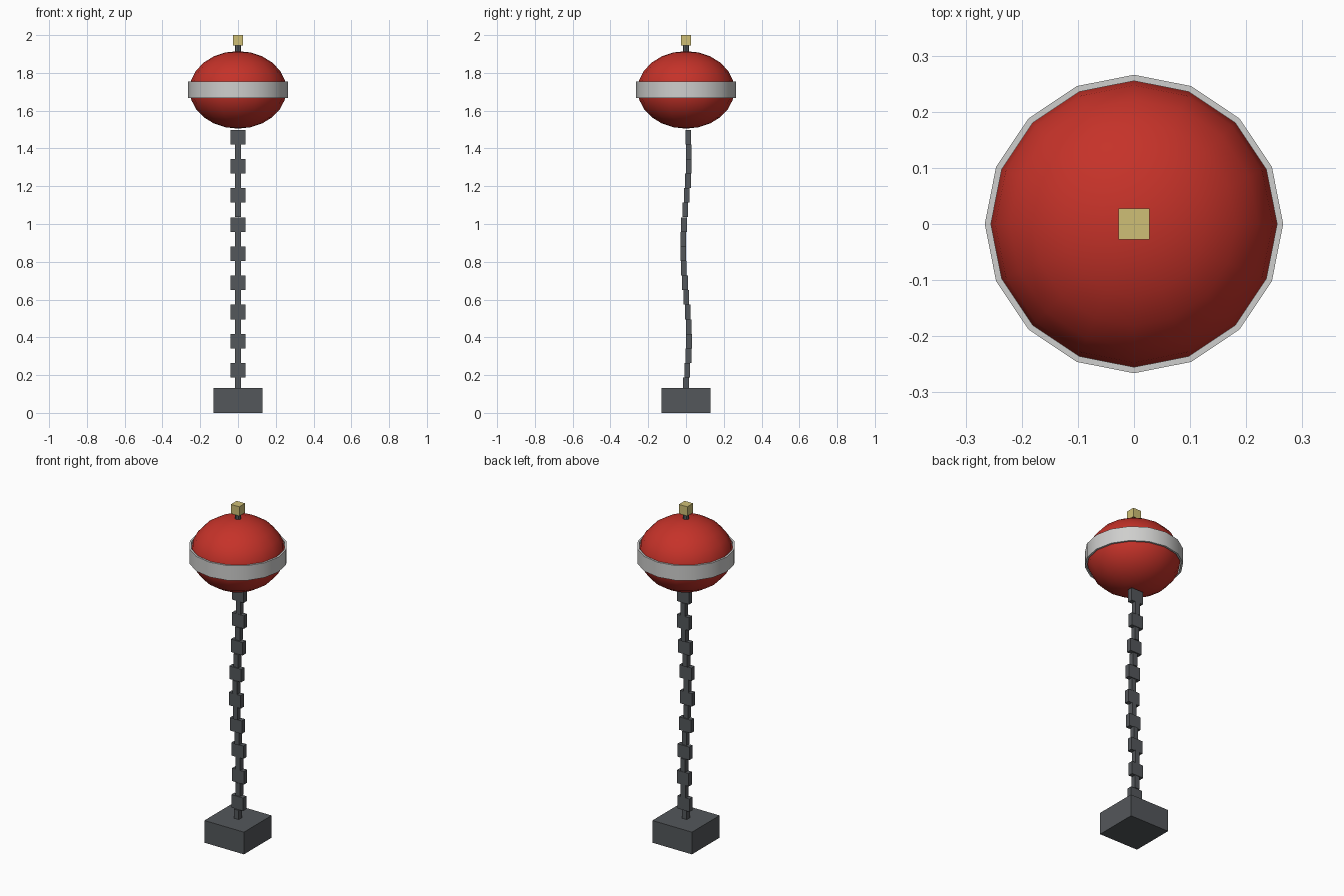
import bpy, bmesh, math
from mathutils import Matrix

if "Cube" in bpy.data.objects:
    bpy.data.objects.remove(bpy.data.objects["Cube"])


def material(name, rgb):
    m = bpy.data.materials.new(name)
    m.diffuse_color = (*rgb, 1)
    m.use_nodes = True
    m.node_tree.nodes["Principled BSDF"].inputs["Base Color"].default_value = m.diffuse_color
    return m


RED = material("red", (0.56, 0.032, 0.022))
WHITE = material("off_white", (0.62, 0.62, 0.61))
GREY = material("dark_grey", (0.088, 0.096, 0.104))
YELLOW = material("pale_yellow", (0.62, 0.52, 0.18))


def finish(name, bm, mat, smooth=False):
    me = bpy.data.meshes.new(name)
    bmesh.ops.recalc_face_normals(bm, faces=bm.faces)
    bm.to_mesh(me)
    bm.free()
    me.materials.append(mat)
    ob = bpy.data.objects.new(name, me)
    bpy.context.collection.objects.link(ob)
    if smooth:
        bpy.ops.object.select_all(action='DESELECT')
        ob.select_set(True)
        bpy.context.view_layer.objects.active = ob
        bpy.ops.object.shade_smooth_by_angle(angle=math.radians(40))
    return ob


def box(name, size, centre, mat):
    bm = bmesh.new()
    bmesh.ops.create_cube(bm, size=1, matrix=Matrix.Translation(centre) @ Matrix.Diagonal((*size, 1)))
    return finish(name, bm, mat)


# Sinker weight
box("anchor_block", (0.26, 0.26, 0.132), (0, 0, 0.066), GREY)

# Chain of alternating narrow and wide links with a gentle sway
for i in range(18):
    width = 0.078 if i % 2 else 0.03
    box(f"chain_link_{i + 1}", (width, 0.03, 0.077),
        (0, 0.0155 * math.sin(0.5 * i), 0.148 + 0.0772 * i), GREY)

# Flattened float
bm = bmesh.new()
bmesh.ops.create_uvsphere(bm, u_segments=16, v_segments=12, radius=1,
                          matrix=Matrix.Translation((0, 0, 1.71)) @ Matrix.Diagonal((0.256, 0.256, 0.205, 1)))
finish("float_ball", bm, RED, True)

# Band round the float: rectangular section turned about the axis
bm = bmesh.new()
section = [(0.255, 1.666), (0.266, 1.666), (0.266, 1.754), (0.255, 1.754)]
rings = []
for k in range(16):
    a = math.tau * k / 16
    rings.append([bm.verts.new((r * math.cos(a), r * math.sin(a), z)) for r, z in section])
for k in range(16):
    p, q = rings[k], rings[(k + 1) % 16]
    for j in range(4):
        n = (j + 1) % 4
        bm.faces.new((p[j], q[j], q[n], p[n]))
finish("float_band", bm, WHITE, True)

# Lamp stem
bm = bmesh.new()
bmesh.ops.create_cone(bm, cap_ends=True, segments=8, radius1=0.017, radius2=0.017, depth=0.06,
                      matrix=Matrix.Translation((0, 0, 1.925)))
finish("lamp_stem", bm, GREY, True)

# Lamp
box("lamp", (0.055, 0.055, 0.055), (0, 0, 1.9725), YELLOW)
